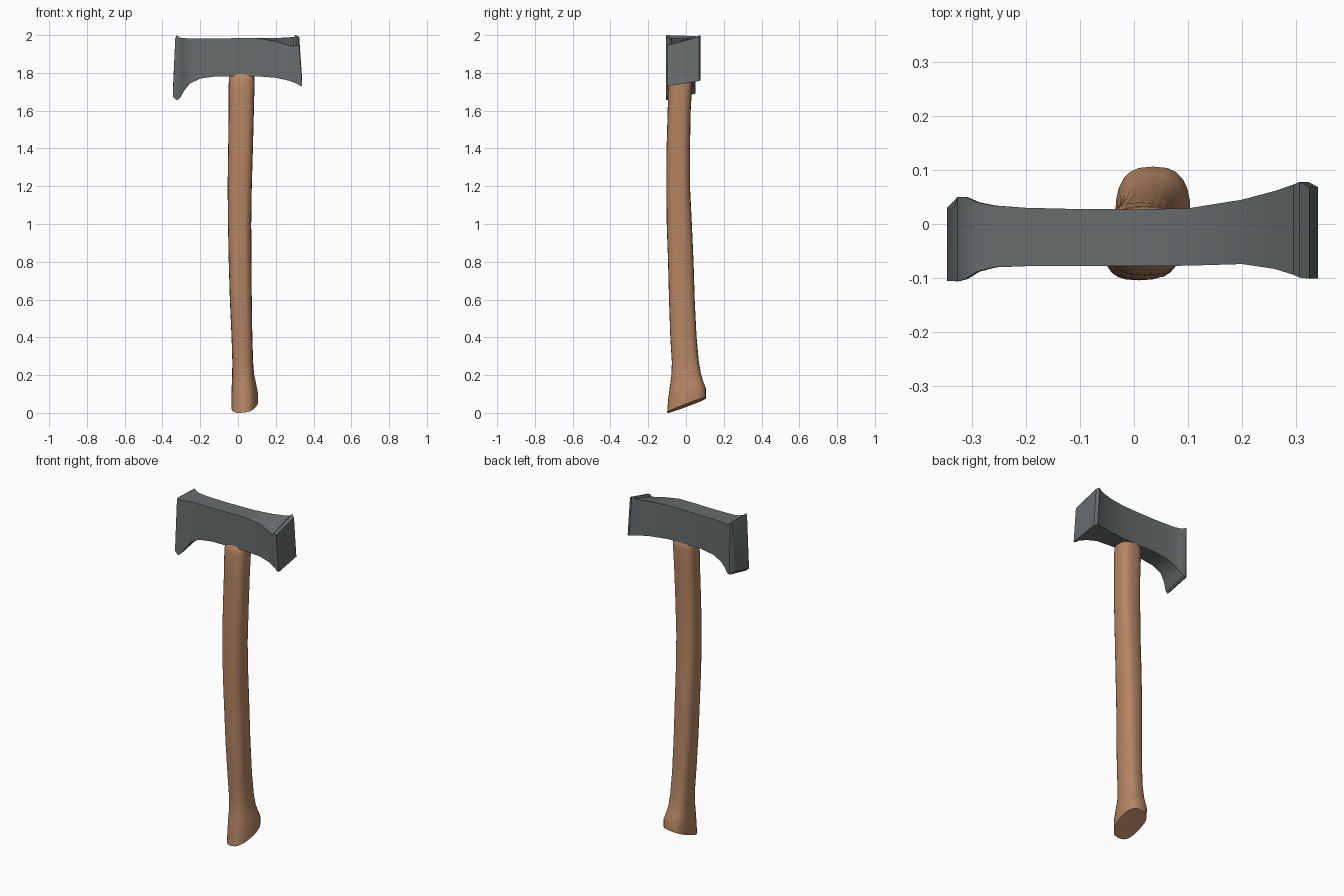
import bpy, bmesh, math


def material(name, rgb):
    m = bpy.data.materials.new(name)
    m.diffuse_color = (*rgb, 1)
    return m


def loft(name, rings, mat, angle):
    """Skin a list of equal-length point rings and cap both ends."""
    bm = bmesh.new()
    vs = [[bm.verts.new(p) for p in ring] for ring in rings]
    n = len(vs[0])
    for a, b in zip(vs, vs[1:]):
        for i in range(n):
            bm.faces.new((a[i], a[(i + 1) % n], b[(i + 1) % n], b[i]))
    bm.faces.new(vs[0])
    bm.faces.new(vs[-1])
    bmesh.ops.recalc_face_normals(bm, faces=bm.faces)
    me = bpy.data.meshes.new(name)
    bm.to_mesh(me)
    bm.free()
    me.materials.append(mat)
    ob = bpy.data.objects.new(name, me)
    bpy.context.collection.objects.link(ob)
    for o in bpy.context.selected_objects:
        o.select_set(False)
    ob.select_set(True)
    bpy.context.view_layer.objects.active = ob
    bpy.ops.object.shade_smooth_by_angle(angle=math.radians(angle))
    return ob


wood = material("brown wood", (0.46, 0.235, 0.125))
steel = material("grey steel", (0.135, 0.15, 0.155))

# Handle: rounded sections (z, x min, x max, y min, y max), flared at the foot
sections = [
    (0.05, -.035, .105, -.100, .106), (0.10, -.035, .105, -.094, .106),
    (0.15, -.033, .096, -.086, .092), (0.20, -.031, .086, -.077, .080),
    (0.27, -.030, .080, -.075, .068), (0.40, -.034, .076, -.083, .056),
    (0.60, -.043, .073, -.090, .046), (0.80, -.049, .071, -.095, .040),
    (1.00, -.053, .070, -.102, .031), (1.20, -.055, .073, -.104, .021),
    (1.40, -.052, .079, -.103, .021), (1.60, -.049, .084, -.097, .025),
    (1.75, -.049, .088, -.094, .033), (1.775, -.047, .086, -.090, .031),
    (1.80, -.035, .074, -.075, .018),
]
SIDES = 24
rings = []
for z, x0, x1, y0, y1 in sections:
    foot = max(0, 1 - (z - 0.05) / 0.3)      # 1 at the foot, 0 higher up
    ring = []
    for i in range(SIDES):
        a = 2 * math.pi * i / SIDES
        c, s = math.cos(a), math.sin(a)
        u = math.copysign(abs(c) ** 0.72, c)
        v = math.copysign(abs(s) ** 0.72, s)
        if u > 0:                             # front of the foot is narrower
            u *= 1 - 0.28 * foot * max(0, -v)
        x = (x0 + x1) / 2 + u * (x1 - x0) / 2
        y = (y0 + y1) / 2 + v * (y1 - y0) / 2
        tilt = max(0, 1 - (z - 0.05) / 0.17)  # slanted foot
        ring.append((x, y, z + tilt * (0.37 * y + 0.12 * (x - .035))))
    rings.append(ring)
low = min(p[2] for p in rings[0])
rings[0] = [(x, y, z - low) for x, y, z in rings[0]]
loft("handle", rings, wood, 40)

# Head: four-cornered sections along x
# (x top, x bottom, y front, y back, z bottom front/back, z top front/back)
stations = [
    (-.332, -.345, -.105, .030, 1.675, 1.705, 1.985, 1.985),
    (-.326, -.325, -.106, .050, 1.655, 1.690, 2.000, 1.995),
    (-.312, -.308, -.102, .050, 1.665, 1.695, 1.988, 1.988),
    (-.290, -.285, -.088, .040, 1.705, 1.720, 1.984, 1.984),
    (-.260, -.255, -.080, .034, 1.743, 1.745, 1.983, 1.983),
    (-.200, -.200, -.078, .030, 1.770, 1.770, 1.983, 1.983),
    (-.120, -.120, -.078, .028, 1.781, 1.781, 1.982, 1.982),
    (.000, .000, -.078, .027, 1.782, 1.782, 1.984, 1.984),
    (.100, .100, -.077, .029, 1.782, 1.782, 1.984, 1.985),
    (.200, .200, -.074, .045, 1.774, 1.778, 1.968, 1.985),
    (.260, .265, -.083, .061, 1.760, 1.772, 1.948, 1.987),
    (.295, .310, -.094, .073, 1.744, 1.765, 1.940, 1.991),
    (.306, .322, -.099, .078, 1.735, 1.762, 1.948, 2.000),
    (.324, .340, -.101, .068, 1.728, 1.757, 1.945, 1.990),
]
rings = [[(xb, y0, b0), (xb, y1, b1), (xt, y1, t1), (xt, y0, t0)]
         for xt, xb, y0, y1, b0, b1, t0, t1 in stations]
loft("axe_head", rings, steel, 32)
